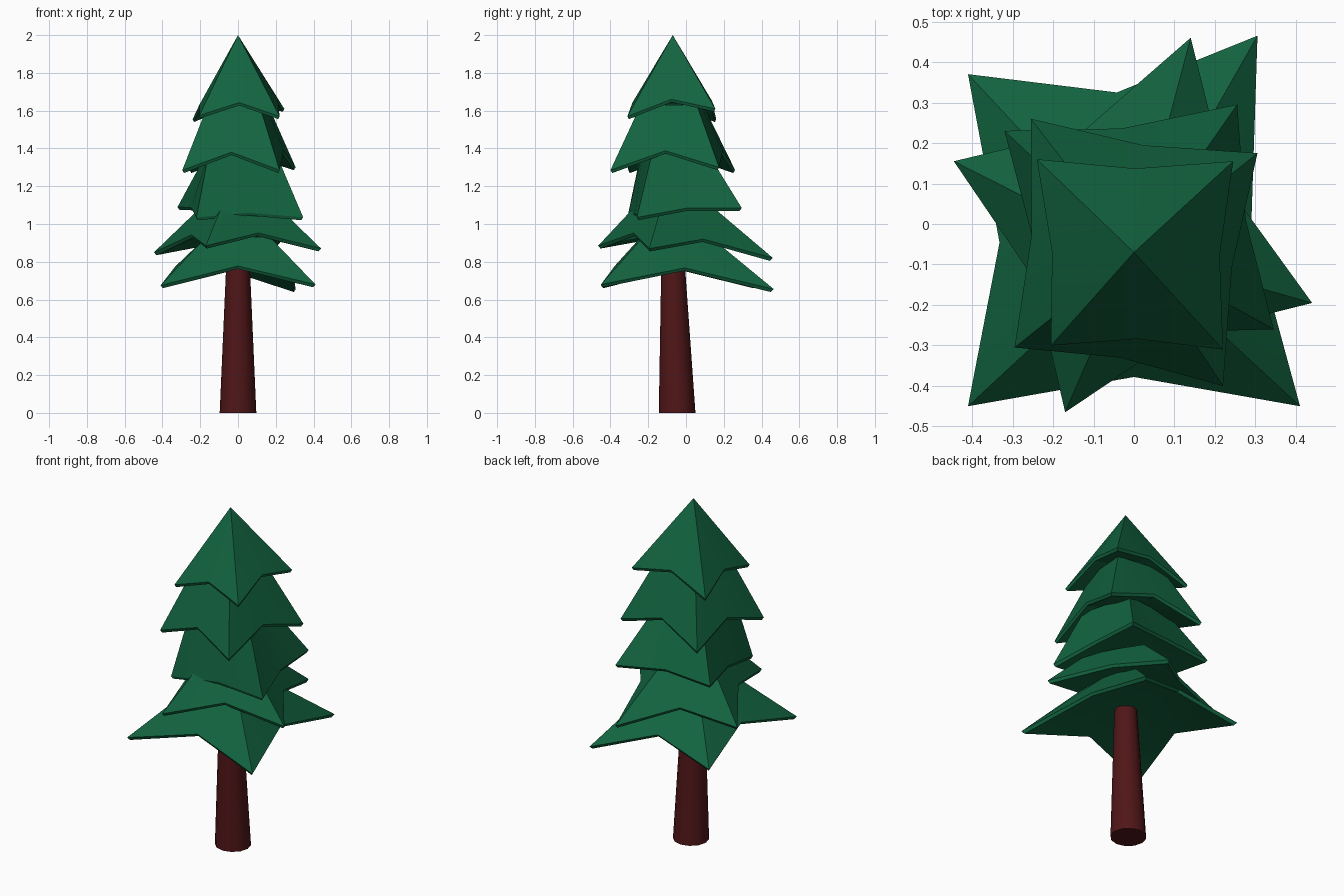
import bpy, bmesh, math
from mathutils import Vector

if "Cube" in bpy.data.objects:
    bpy.data.objects.remove(bpy.data.objects["Cube"])

CY = -0.07  # y of the tree axis


def material(name, col):
    m = bpy.data.materials.new(name)
    m.diffuse_color = (*col, 1)
    m.use_nodes = True
    m.node_tree.nodes["Principled BSDF"].inputs["Base Color"].default_value = m.diffuse_color
    return m


GREEN = material("needles", (0.006, 0.125, 0.05))
BROWN = material("bark", (0.08, 0.008, 0.009))


def finish(bm, name, mat):
    bmesh.ops.recalc_face_normals(bm, faces=bm.faces)
    me = bpy.data.meshes.new(name)
    bm.to_mesh(me)
    bm.free()
    me.materials.append(mat)
    ob = bpy.data.objects.new(name, me)
    bpy.context.collection.objects.link(ob)
    bpy.ops.object.select_all(action='DESELECT')
    bpy.context.view_layer.objects.active = ob
    ob.select_set(True)
    bpy.ops.object.shade_smooth_by_angle(angle=math.radians(30))


def bridge(bm, a, b):
    for i in range(len(a)):
        j = (i + 1) % len(a)
        bm.faces.new((a[i], a[j], b[j], b[i]))


def fan(bm, ring, tip):
    v = bm.verts.new(tip)
    for i in range(len(ring)):
        bm.faces.new((ring[i], ring[(i + 1) % len(ring)], v))


def branch_tier(name, corners, pull, rise, top_z, half):
    """Drooping four-pointed skirt: corners plus raised, pulled-in edge middles."""
    axis = Vector((0, CY, 0))
    pts = [Vector(c) - axis for c in corners]
    rim = []
    for i, p in enumerate(pts):
        m = (p + pts[(i + 1) % 4]) / 2
        rim += [p, Vector((m.x * pull, m.y * pull, m.z + rise))]
    bm = bmesh.new()
    upper = [bm.verts.new(p + axis + Vector((0, 0, 0.015))) for p in rim]
    lower = [bm.verts.new(Vector((p.x * .97, p.y * .97, p.z)) + axis) for p in rim]
    bridge(bm, upper, lower)
    # hollow underside
    under = sum(p.z for p in rim[1::2]) / 4 + 0.045
    fan(bm, lower, (0, CY, under))
    # pointed or blunt top
    if half:
        top = []
        for i, p in enumerate(rim):
            d = Vector((p.x, p.y, 0)).normalized() * half * (1.36 if i % 2 == 0 else 1)
            top.append(bm.verts.new(d + axis + Vector((0, 0, top_z))))
        bridge(bm, upper, top)
        fan(bm, top, (0, CY, top_z + 0.01))
    else:
        fan(bm, upper, (0, CY, top_z))
    finish(bm, name, GREEN)


# Branch tiers: corners run counter-clockwise from front left
branch_tier("branch_tier_1", [(-.205, -.30, 1.56), (.22, -.31, 1.555),
            (.245, .155, 1.595), (-.24, .16, 1.54)], .91, .07, 2.0, 0)
branch_tier("branch_tier_2", [(-.295, -.305, 1.27), (.22, -.40, 1.27),
            (.305, .175, 1.285), (-.255, .26, 1.27)], .92, .095, 1.63, .15)
branch_tier("branch_tier_3", [(-.22, -.31, 1.02), (.345, -.26, 1.02),
            (.255, .295, 1.07), (-.32, .23, 1.075)], .92, .025, 1.37, .17)
branch_tier("branch_tier_4", [(-.17, -.465, .87), (.44, -.195, .855),
            (.14, .46, .805), (-.445, .155, .835)], .8, .075, 1.08, .17)
branch_tier("branch_tier_5", [(-.41, -.45, .66), (.41, -.45, .665),
            (.305, .465, .64), (-.41, .37, .66)], .81, .1, .93, .17)

# Trunk: tapered and slightly leaning
bm = bmesh.new()
N = 12
rings = [[bm.verts.new((r * math.cos(2 * math.pi * i / N),
                        cy + r * math.sin(2 * math.pi * i / N), z)) for i in range(N)]
         for r, cy, z in ((.097, -.047, 0), (.06, CY, .84))]
bridge(bm, *rings)
for r in rings:
    bm.faces.new(r)
finish(bm, "trunk", BROWN)
